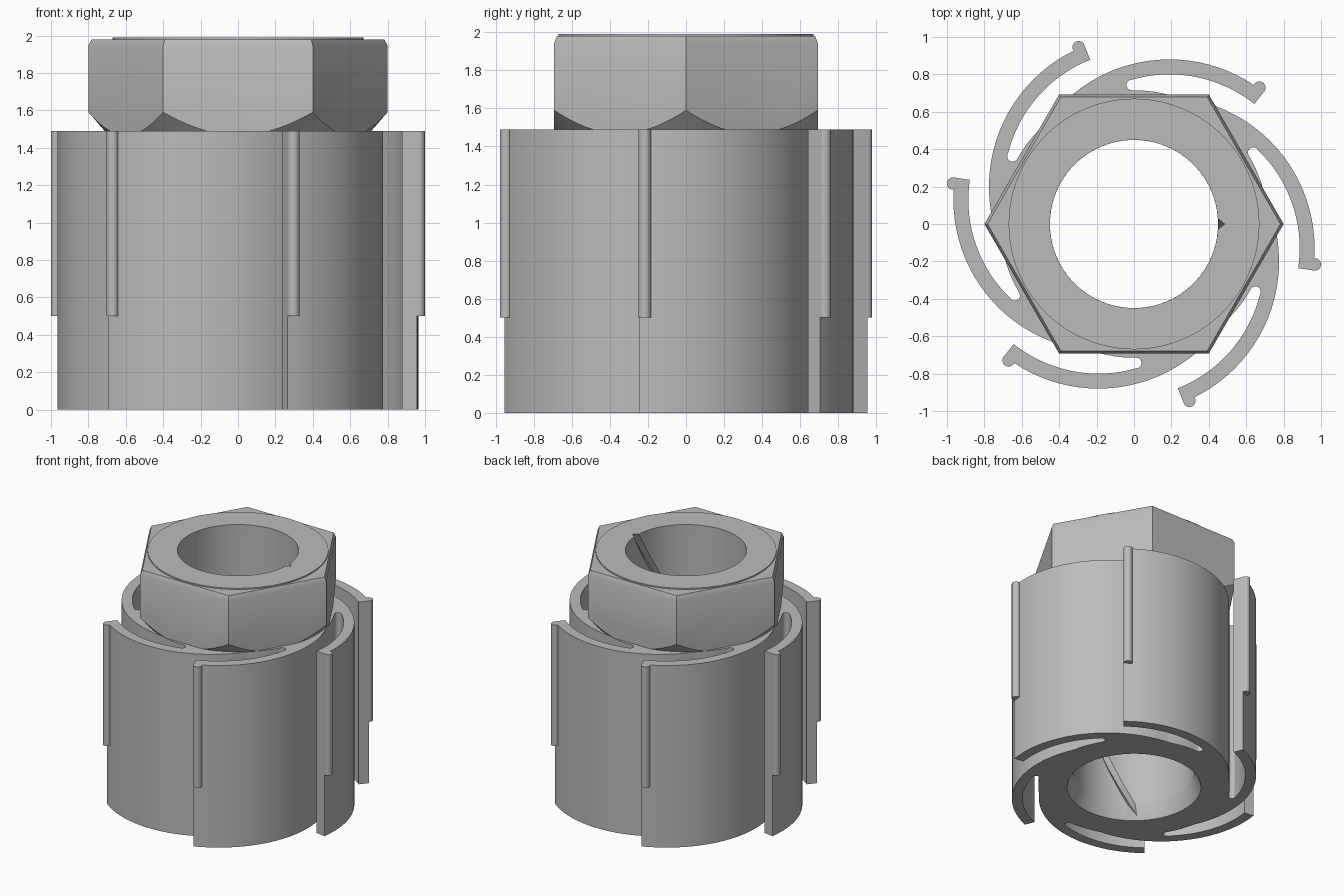
import bpy, bmesh
from math import sin, cos, pi, radians, degrees, hypot, atan2
from mathutils import Matrix, Vector

cube = bpy.data.objects.get("Cube")
if cube:
    bpy.data.objects.remove(cube)

steel = bpy.data.materials.new("grey_steel")
steel.use_nodes = True
GREY = (0.5, 0.5, 0.5, 1)
steel.diffuse_color = GREY
steel.node_tree.nodes["Principled BSDF"].inputs["Base Color"].default_value = GREY

HUB_TOP, NUT_TOP, TOP = 1.49, 1.98, 1.99
ARM_X, ARM_Y, ARM_OUT, ARM_IN = 0.19, 0.07, 0.81, 0.73
HUB_R, BORE_R = 0.715, 0.45


def arc(cx, cy, r, a0, a1, n):
    """Points along an arc, angles in degrees."""
    steps = [radians(a0 + (a1 - a0) * i / n) for i in range(n + 1)]
    return [(cx + r * cos(a), cy + r * sin(a)) for a in steps]


def loft(name, layers):
    """Solid through a list of (outline, z) layers with equal point counts."""
    bm = bmesh.new()
    rings = [[bm.verts.new((x, y, z)) for x, y in pts] for pts, z in layers]
    for low, high in zip(rings, rings[1:]):
        for i in range(len(low)):
            j = (i + 1) % len(low)
            bm.faces.new((low[i], low[j], high[j], high[i]))
    bm.faces.new(rings[0][::-1])
    bm.faces.new(rings[-1])
    bmesh.ops.recalc_face_normals(bm, faces=bm.faces)
    mesh = bpy.data.meshes.new(name)
    bm.to_mesh(mesh)
    bm.free()
    mesh.materials.append(steel)
    obj = bpy.data.objects.new(name, mesh)
    bpy.context.collection.objects.link(obj)
    return obj


def select_only(obj):
    bpy.ops.object.select_all(action='DESELECT')
    bpy.context.view_layer.objects.active = obj
    obj.select_set(True)


def boolean(obj, cutter, operation):
    mod = obj.modifiers.new("cut", 'BOOLEAN')
    mod.operation, mod.solver, mod.object = operation, 'EXACT', cutter
    select_only(obj)
    bpy.ops.object.modifier_apply(modifier=mod.name)


def smooth(obj):
    select_only(obj)
    bpy.ops.object.shade_smooth_by_angle(angle=radians(25))


# One sixth of the hub outline: outer arm edge, tip, inner edge, slot end, hub
root = radians(131)
root_angle = degrees(atan2(HUB_R * sin(root) - ARM_Y, HUB_R * cos(root) - ARM_X))
outer = arc(ARM_X, ARM_Y, ARM_OUT, root_angle, 51.6, 24)
inner = arc(ARM_X, ARM_Y, ARM_IN, 51.6, 106, 18)
hub_edge = arc(0, 0, HUB_R, 91, 72, 6)
(ax, ay), (bx, by) = inner[-1], hub_edge[0]
slot_r = hypot(ax - bx, ay - by) / 2
slot_end = arc((ax + bx) / 2, (ay + by) / 2, slot_r, 90, 270, 8)[1:-1]
sector = outer + inner + slot_end + hub_edge

outline = []
for k in range(6):
    turn = Matrix.Rotation(-k * pi / 3, 2)
    outline += [tuple(turn @ Vector(p)) for p in sector]
hub = loft("spiral_arm_hub", [(outline, 0), (outline, HUB_TOP)])

# Rounded rib along the tip of each arm
tip = radians(53.9)
rib_x, rib_y = ARM_X + 0.816 * cos(tip), ARM_Y + 0.816 * sin(tip)
reach, start = hypot(rib_x, rib_y), atan2(rib_y, rib_x)
for k in range(6):
    a = start - k * pi / 3
    circle = arc(reach * cos(a), reach * sin(a), 0.033, 0, 345, 23)
    smooth(loft(f"arm_tip_rib_{k + 1}", [(circle, 0.5), (circle, HUB_TOP)]))


# Hexagonal nut with a bevelled top edge and conically chamfered lower corners
def hexagon(r):
    return arc(0, 0, r, 0, 300, 5)


def disc(r):
    return arc(0, 0, r, 0, 357.5, 143)


nut = loft("hex_nut", [(hexagon(0.8), HUB_TOP), (hexagon(0.8), 1.945), (hexagon(0.783), NUT_TOP)])
cone = loft("corner_chamfer_cutter", [(disc(0.704), 1.48), (disc(1.16), 2.004)])
boolean(nut, cone, 'INTERSECT')
face_ring = loft("nut_face_ring", [(disc(0.67), NUT_TOP), (disc(0.67), TOP)])


# Bore with a helical V groove and a chamfered mouth below
def bore(turn):
    a, tip_r = radians(turn), BORE_R + 0.035
    return arc(0, 0, BORE_R, turn + 4, turn + 356, 88) + [(tip_r * cos(a), tip_r * sin(a))]


layers = []
for i in range(41):
    z = -0.02 + 2.04 * i / 40
    layers.append((bore(-135 * (1 - z / TOP)), z))
bore_cutter = loft("bore_cutter", layers)
mouth = loft("mouth_cutter", [(disc(0.508), -0.02), (disc(0.44), 0.14)])
for part in (hub, nut, face_ring):
    boolean(part, bore_cutter, 'DIFFERENCE')
boolean(hub, mouth, 'DIFFERENCE')
for part in (hub, nut, face_ring):
    smooth(part)

for helper in (cone, bore_cutter, mouth):
    bpy.data.objects.remove(helper)
